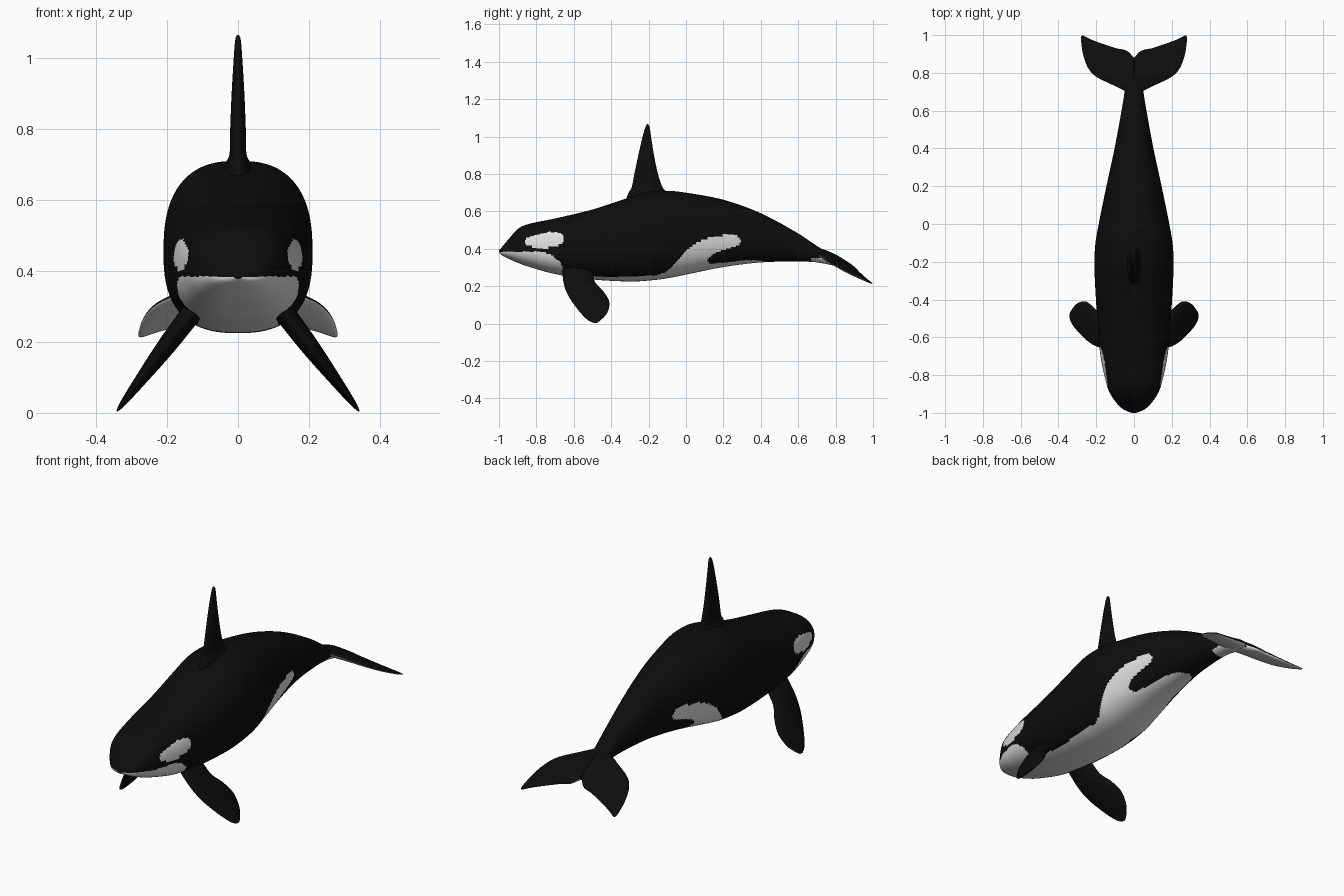
import bpy, bmesh, math
from mathutils import Vector

if "Cube" in bpy.data.objects:
    bpy.data.objects.remove(bpy.data.objects["Cube"])


def material(name, v):
    m = bpy.data.materials.new(name)
    m.diffuse_color = (v, v, v, 1)
    m.use_nodes = True
    m.node_tree.nodes["Principled BSDF"].inputs["Base Color"].default_value = m.diffuse_color
    return m


BLACK = material("black skin", 0.004)
WHITE = material("white skin", 0.75)


def sample(rows, t):
    """Smooth interpolation of table rows; the first column is the parameter."""
    i = 0
    while i < len(rows) - 2 and t > rows[i + 1][0]:
        i += 1
    a, b = rows[i], rows[i + 1]
    p, q = rows[max(i - 1, 0)], rows[min(i + 2, len(rows) - 1)]
    h = b[0] - a[0]
    u = (t - a[0]) / h
    out = []
    for k in range(1, len(a)):
        ma = (b[k] - p[k]) / (b[0] - p[0]) * h
        mb = (q[k] - a[k]) / (q[0] - a[0]) * h
        out.append((2*u**3 - 3*u*u + 1) * a[k] + (u**3 - 2*u*u + u) * ma
                   + (3*u*u - 2*u**3) * b[k] + (u**3 - u*u) * mb)
    return out


def loft(name, rings, is_white=None, mirror=False):
    """Skin closed rings, colour the faces by a rule, smooth shade."""
    bm = bmesh.new()
    vs = [[bm.verts.new(p) for p in r] for r in rings]
    n = len(vs[0])
    for a, b in zip(vs, vs[1:]):
        for j in range(n):
            bm.faces.new((a[j], a[(j + 1) % n], b[(j + 1) % n], b[j]))
    bm.faces.new(vs[0])
    bm.faces.new(vs[-1])
    bmesh.ops.recalc_face_normals(bm, faces=bm.faces)
    bm.normal_update()
    for f in bm.faces:
        f.smooth = True
        if is_white and is_white(f.calc_center_median(), f.normal):
            f.material_index = 1
    me = bpy.data.meshes.new(name)
    bm.to_mesh(me)
    bm.free()
    me.materials.append(BLACK)
    me.materials.append(WHITE)
    ob = bpy.data.objects.new(name, me)
    bpy.context.collection.objects.link(ob)
    if mirror:
        ob.modifiers.new("mirror", 'MIRROR')
    return ob


def fin(name, sections, normal, is_white=None, mirror=False, steps=8, n=28):
    """Sections are (lead point, trail point, half thickness)."""
    rows = [(i, *l, *t, h) for i, (l, t, h) in enumerate(sections)]
    nrm = Vector(normal).normalized()
    rings = []
    for s in range((len(rows) - 1) * steps + 1):
        v = sample(rows, s / steps)
        a, b, h = Vector(v[:3]), Vector(v[3:6]), v[6]
        ring = []
        for j in range(n):
            ang = 2 * math.pi * j / n
            ring.append((a + b) / 2 + (a - b) / 2 * math.cos(ang) + nrm * h * math.sin(ang))
        rings.append(ring)
    return loft(name, rings, is_white, mirror)


def inside(poly, y, z):
    hit = False
    for (y1, z1), (y2, z2) in zip(poly, poly[1:] + poly[:1]):
        if (z1 > z) != (z2 > z) and y < (y2 - y1) * (z - z1) / (z2 - z1) + y1:
            hit = not hit
    return hit


# Body: y, top z, bottom z, half width
BODY = [(-1.0, .392, .378, .012), (-.985, .408, .366, .05), (-.96, .438, .352, .082),
        (-.9, .505, .325, .125), (-.85, .53, .307, .145), (-.7, .562, .265, .177),
        (-.5, .61, .236, .195), (-.3, .675, .225, .207), (-.2, .705, .23, .21),
        (-.1, .71, .242, .204), (0, .70, .262, .187), (.2, .662, .302, .146),
        (.4, .59, .327, .103), (.6, .482, .332, .066), (.7, .415, .327, .05),
        (.8, .355, .308, .038), (.88, .306, .292, .012)]

# White markings, as side outlines
EYE = [(-.862, .435), (-.85, .46), (-.8, .475), (-.73, .49), (-.67, .485), (-.65, .465),
       (-.655, .435), (-.69, .415), (-.74, .405), (-.82, .41), (-.855, .422)]
CHIN = [(-1.1, .38), (-.95, .385), (-.77, .385), (-.715, .365), (-.67, .325),
        (-.65, .28), (-.65, .1), (-1.1, .1)]
FLANK = [(-.2, .1), (-.19, .245), (-.1, .28), (-.05, .33), (0, .39), (.06, .435), (.13, .465),
         (.2, .473), (.27, .47), (.295, .45), (.285, .42), (.2, .395), (.14, .37), (.11, .335),
         (.13, .32), (.25, .33), (.3, .33), (.3, .1)]
# Belly stripe: y, half width
BELLY = [(-.8, .14), (-.65, .125), (-.5, .115), (-.2, .125), (.1, .09), (.3, .07), (.4, .045), (.44, 0)]


def body_white(c, nrm):
    if any(inside(p, c.y, c.z) for p in (EYE, CHIN, FLANK)):
        return True
    if nrm.z > -.1:
        return False
    if c.y > .67:
        return c.z < .35
    return -.8 < c.y < .44 and abs(c.x) < sample(BELLY, c.y)[0]


rings = []
STATIONS, SIDES = 240, 128
for i in range(STATIONS + 1):
    y = -1 + 1.88 * (i / STATIONS) ** 1.25
    top, bot, w = sample(BODY, y)
    mid = bot + .47 * (top - bot)
    e = 2 / (2.55 - .5 * max(0, min(1, (y + .1) / .7)))
    ring = []
    for j in range(SIDES):
        a = 2 * math.pi * (j + .5) / SIDES
        c, s = math.cos(a), math.sin(a)
        x = math.copysign(abs(c) ** e, c) * w
        z = math.copysign(abs(s) ** e, s) * ((top - mid) if s > 0 else (mid - bot))
        ring.append((x, y, mid + z))
    rings.append(ring)
loft("body", rings, body_white)

# Dorsal fin: z, lead y, trail y, half thickness
DORSAL = [(.64, -.33, -.07, .045), (.70, -.307, -.10, .036), (.73, -.29, -.126, .024),
          (.8, -.276, -.15, .022), (.9, -.255, -.171, .018), (1.0, -.232, -.187, .012),
          (1.05, -.217, -.194, .008), (1.066, -.208, -.202, .003)]
fin("dorsal_fin", [((0, l, z), (0, t, z), h) for z, l, t, h in DORSAL], (1, 0, 0))

# Pectoral fins: lead y z, trail y z, half thickness
PECTORAL = [(-.665, .33, -.5, .28, .03), (-.655, .22, -.485, .22, .028), (-.63, .15, -.44, .17, .024),
            (-.59, .09, -.41, .115, .018), (-.55, .042, -.42, .06, .012),
            (-.52, .016, -.45, .024, .007), (-.495, .005, -.475, .005, .002)]
fin("pectoral_fins", [((.345 - .76 * lz, ly, lz), (.345 - .76 * tz, ty, tz), h)
                      for ly, lz, ty, tz, h in PECTORAL], (1, 0, .76), mirror=True)


# Tail flukes: x, lead y, trail y, half thickness; white underneath
def on_fluke(x, y):
    return (x, y, .245 + (1 - y) * .47 - .12 * x)


FLUKE = [(0, .67, .88, .028), (.04, .70, .918, .025), (.1, .73, .932, .02), (.2, .78, .966, .014),
         (.245, .83, .985, .01), (.27, .90, .997, .006), (.28, .965, .992, .002)]
fin("tail_flukes", [(on_fluke(x, l), on_fluke(x, t), h) for x, l, t, h in FLUKE],
    (.12, .47, 1), lambda c, nrm: nrm.z < -.3, mirror=True)
